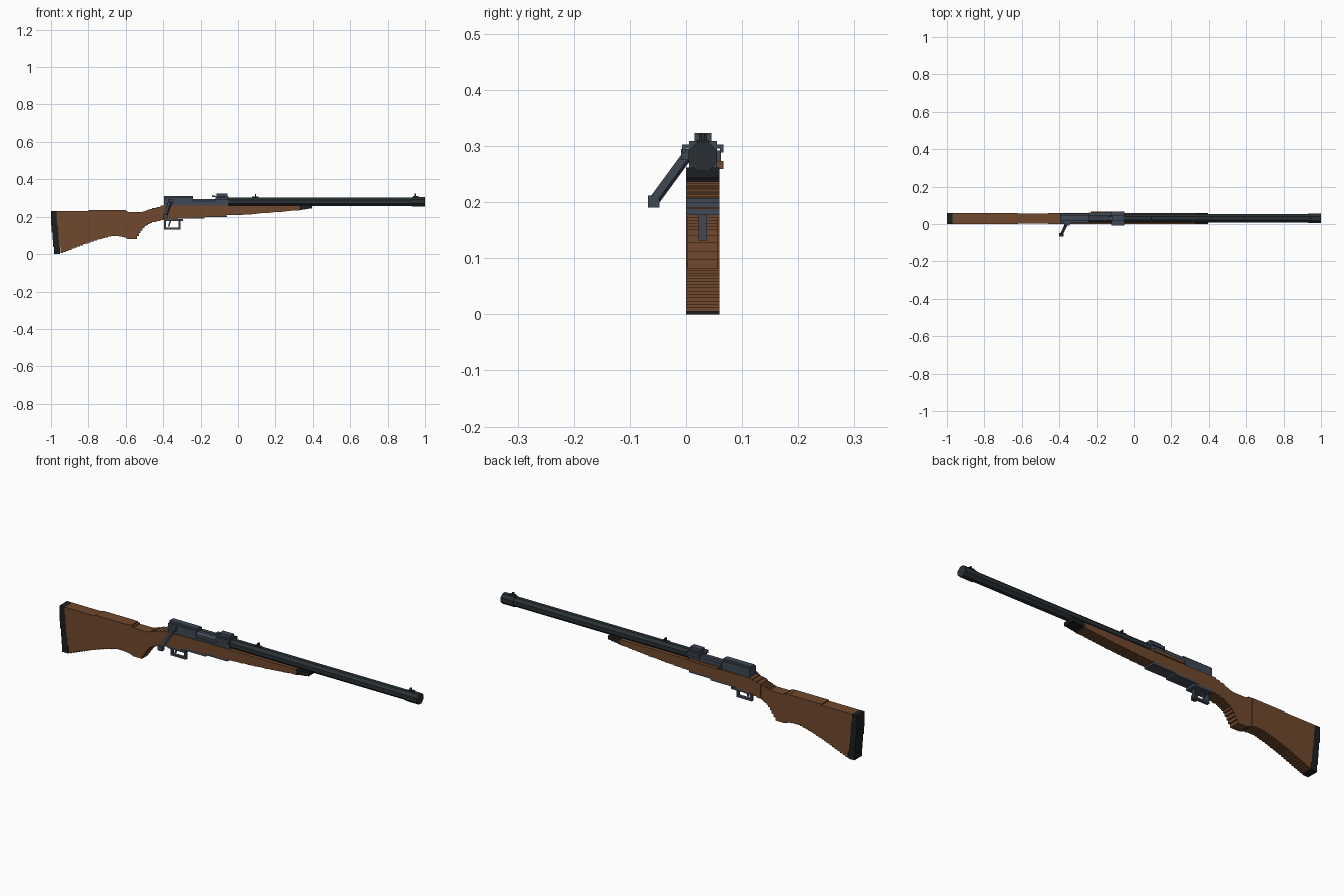
import bpy, bmesh, math
from mathutils import Vector

if "Cube" in bpy.data.objects:
    bpy.data.objects.remove(bpy.data.objects["Cube"])

CY = 0.03  # centre line of the rifle (the bolt handle sticks out to -y)

def material(name, rgb):
    m = bpy.data.materials.new(name)
    m.diffuse_color = (*rgb, 1)
    m.use_nodes = True
    m.node_tree.nodes["Principled BSDF"].inputs["Base Color"].default_value = m.diffuse_color
    return m

WOOD = material("wood", (0.16, 0.065, 0.026))
STEEL = material("steel", (0.05, 0.065, 0.09))
BARREL = material("barrel_steel", (0.022, 0.03, 0.036))
BLACK = material("black", (0.012, 0.013, 0.014))

def finish(name, bm, mat):
    bmesh.ops.recalc_face_normals(bm, faces=bm.faces)
    me = bpy.data.meshes.new(name)
    bm.to_mesh(me)
    bm.free()
    me.materials.append(mat)
    ob = bpy.data.objects.new(name, me)
    bpy.context.collection.objects.link(ob)
    return ob

def prism(name, pts, offset, mat):
    """Extrude a closed 3D outline along offset."""
    bm = bmesh.new()
    f = bm.faces.new([bm.verts.new(p) for p in pts])
    r = bmesh.ops.extrude_face_region(bm, geom=[f], use_keep_orig=True)
    bmesh.ops.translate(bm, vec=offset, verts=[v for v in r["geom"] if isinstance(v, bmesh.types.BMVert)])
    return finish(name, bm, mat)

def box(name, x, y, z, mat):
    pts = [(x[0], y[0], z[0]), (x[1], y[0], z[0]), (x[1], y[0], z[1]), (x[0], y[0], z[1])]
    return prism(name, pts, (0, y[1] - y[0], 0), mat)

def mid(w):
    return (CY - w / 2, CY + w / 2)

def lerp(prof, x):
    for (a, za), (b, zb) in zip(prof, prof[1:]):
        if x <= b:
            return za + (zb - za) * max(0, x - a) / (b - a)
    return prof[-1][1]

def stairs(prof, x0, x1, n):
    """Stair-step line following a profile."""
    pts, d = [], (x1 - x0) / n
    for i in range(n):
        z = round(lerp(prof, x0 + (i + 0.5) * d), 3)
        if pts and abs(pts[-1][1] - z) < 0.002:
            pts[-1] = (x0 + (i + 1) * d, pts[-1][1])
        else:
            pts += [(x0 + i * d, z), (x0 + (i + 1) * d, z)]
    return pts

def stepped(name, top, bottom, x0, x1, n, width, mat):
    loop = stairs(bottom, x0, x1, n) + stairs(top, x0, x1, n)[::-1]
    y0 = CY - width / 2
    return prism(name, [(x, y0, z) for x, z in loop], (0, width, 0), mat)

def octagon_bar(name, x0, x1, z, r, mat):
    R = r / math.cos(math.pi / 8)
    pts = [(x0, CY + R * math.cos(a), z + R * math.sin(a))
           for a in (math.pi / 8 + i * math.pi / 4 for i in range(8))]
    return prism(name, pts, (x1 - x0, 0, 0), mat)

def rod(name, a, b, r, mat):
    """Square rod between two points."""
    a, b = Vector(a), Vector(b)
    q = (b - a).to_track_quat('Z', 'X')
    pts = [a + q @ Vector((sx * r, sy * r, 0)) for sx, sy in ((-1, -1), (1, -1), (1, 1), (-1, 1))]
    return prism(name, pts, b - a, mat)

# Stock: butt, pistol grip and fore-end with stair-stepped outlines
top = [(-1, .23), (-.8, .23), (-.79, .236), (-.6, .236), (-.59, .226), (-.51, .226),
       (-.47, .24), (-.4, .26), (.4, .262)]
under = [(-.95, .002), (-.9, .022), (-.82, .054), (-.74, .08), (-.68, .096), (-.62, .094),
         (-.59, .082), (-.545, .082), (-.52, .12), (-.5, .147), (-.46, .17), (-.39, .185),
         (-.3, .192), (-.1, .205), (.1, .216), (.25, .228), (.34, .237), (.4, .246)]
stepped("butt_stock", top, under, -.95, -.62, 22, .06, WOOD)
stepped("grip", top, under, -.62, -.46, 16, .054, WOOD)
stepped("fore_stock", top, under, -.46, .33, 34, .06, WOOD)
stepped("fore_tip", [(.33, .262), (.4, .262)], under, .325, .395, 4, .06, BLACK)

# Slanted butt pad in steps, with the wood filling in front of it
pad = [(0, -.95), (.23, -.973)]
for i in range(6):
    z = (i * .23 / 6, (i + 1) * .23 / 6)
    front = lerp(pad, sum(z) / 2)
    back = -1 if i == 5 else front - .033
    box(f"butt_pad_{i}", (back, front), mid(.06), z, BLACK)
    if i:
        box(f"butt_fill_{i}", (front, -.945), mid(.06), z, WOOD)

# Barrel, muzzle and sights
octagon_bar("barrel", -.06, .99, .281, .0225, BARREL)
octagon_bar("muzzle_sleeve", .93, 1.0, .281, .0255, BARREL)
box("front_sight_base", (.935, .965), mid(.02), (.3, .311), BARREL)
box("front_sight_blade", (.943, .952), mid(.006), (.31, .323), BARREL)
box("rear_sight_base", (.075, .11), mid(.018), (.3, .307), BARREL)
box("rear_sight_blade", (.09, .096), mid(.014), (.305, .321), BARREL)

# Receiver: rear bridge, open bolt way, front ring with side flanges
octagon_bar("bolt", -.39, -.05, .275, .02, STEEL)
box("receiver_bed", (-.395, -.05), mid(.05), (.25, .27), STEEL)
box("rear_bridge", (-.395, -.24), mid(.05), (.262, .302), STEEL)
box("rear_bridge_top", (-.395, -.24), mid(.03), (.3, .311), STEEL)
box("ring_body", (-.12, -.05), mid(.05), (.262, .309), STEEL)
box("ring_top", (-.115, -.055), mid(.03), (.308, .323), STEEL)
box("ring_shoulder", (-.12, -.05), mid(.074), (.296, .303), STEEL)
for s in (-1, 1):
    y = CY + s * .034
    box("ring_flange", (-.12, -.05), (y - .003, y + .003), (.288, .303), STEEL)
box("bolt_tab", (-.14, -.12), mid(.02), (.305, .314), STEEL)
box("side_rail", (-.24, -.12), (.045, .062), (.262, .292), STEEL)
box("stock_side_pad", (-.23, -.06), (.055, .067), (.259, .273), WOOD)

# Bolt handle with block knob
box("handle_root", (-.375, -.345), (-.009, .012), (.275, .295), STEEL)
rod("bolt_handle", (-.362, 0, .28), (-.388, -.055, .205), .0075, STEEL)
box("handle_knob", (-.402, -.378), (-.068, -.047), (.19, .212), STEEL)

# Trigger guard, trigger and floor plates
box("guard_plate", (-.395, -.295), mid(.06), (.177, .189), STEEL)
box("floor_plate_rear", (-.3, -.18), mid(.06), (.19, .2), STEEL)
box("floor_plate_front", (-.18, -.06), mid(.06), (.198, .207), STEEL)
box("guard_bottom", (-.395, -.308), mid(.015), (.132, .141), STEEL)
box("guard_rear", (-.395, -.386), mid(.015), (.135, .18), STEEL)
box("guard_front", (-.317, -.308), mid(.015), (.135, .18), STEEL)
rod("trigger", (-.36, CY, .18), (-.372, CY, .148), .004, STEEL)
